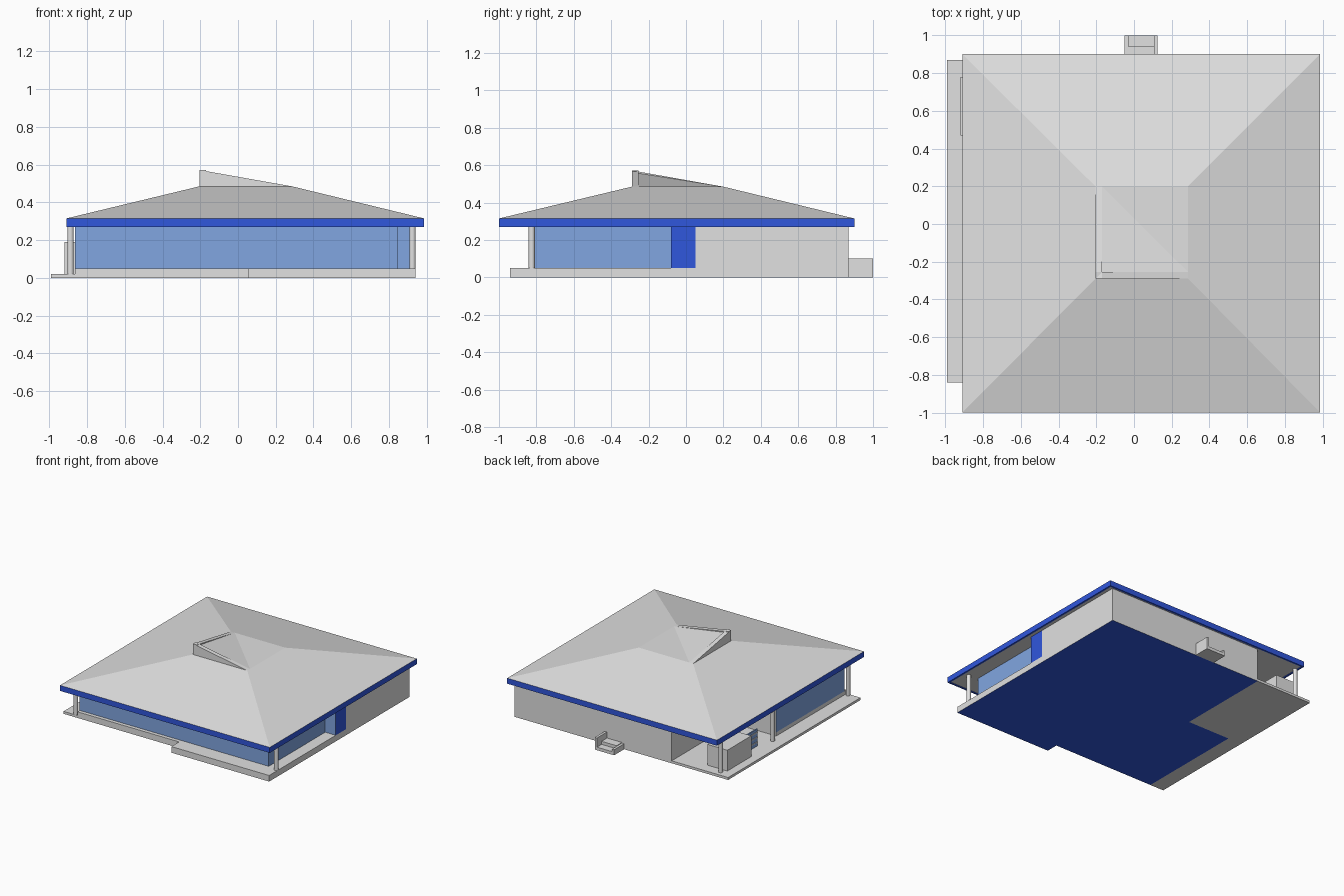
import bpy, bmesh, math

if "Cube" in bpy.data.objects:
    bpy.data.objects.remove(bpy.data.objects["Cube"])

def material(name, col):
    m = bpy.data.materials.new(name)
    m.diffuse_color = (*col, 1)
    m.use_nodes = True
    m.node_tree.nodes["Principled BSDF"].inputs["Base Color"].default_value = m.diffuse_color
    return m

GRAY = material("pale_gray", (0.75, 0.75, 0.75))
BLUE = material("strong_blue", (0.03, 0.095, 0.72))
GLASS = material("light_blue_glass", (0.22, 0.38, 0.75))

def finish(name, bm, mats):
    me = bpy.data.meshes.new(name)
    bmesh.ops.recalc_face_normals(bm, faces=bm.faces)
    bm.to_mesh(me)
    bm.free()
    for m in mats:
        me.materials.append(m)
    ob = bpy.data.objects.new(name, me)
    bpy.context.collection.objects.link(ob)
    return ob

def prism(name, pts, z0, z1, mats, sides=None, bottom=0, top=0):
    """Extruded footprint with a material index per side."""
    bm = bmesh.new()
    lo = [bm.verts.new((x, y, z0)) for x, y in pts]
    hi = [bm.verts.new((x, y, z1)) for x, y in pts]
    n = len(pts)
    bm.faces.new(lo[::-1]).material_index = bottom
    bm.faces.new(hi).material_index = top
    for i in range(n):
        j = (i + 1) % n
        f = bm.faces.new((lo[i], lo[j], hi[j], hi[i]))
        f.material_index = sides[i] if sides else 0
    return finish(name, bm, mats)

def box(name, x0, x1, y0, y1, z0, z1, mat):
    return prism(name, [(x0, y0), (x1, y0), (x1, y1), (x0, y1)], z0, z1, [mat])

def post(name, x, y, z0):
    bm = bmesh.new()
    bmesh.ops.create_cone(bm, cap_ends=True, segments=16, radius1=0.017, radius2=0.017, depth=0.275 - z0)
    bmesh.ops.translate(bm, verts=bm.verts, vec=(x, y, (0.275 + z0) / 2))
    ob = finish(name, bm, [GRAY])
    for p in ob.data.polygons:
        p.use_smooth = len(p.vertices) == 4
    for e in ob.data.edges:
        a, b = (ob.data.vertices[v].co.z for v in e.vertices)
        e.use_edge_sharp = abs(a - b) < 1e-4

# Raised floor with front deck, blue underneath
prism("floor_slab", [(-0.865, -0.84), (0.055, -0.84), (0.055, -0.94), (0.94, -0.94), (0.94, 0.87),
                     (-0.48, 0.87), (-0.48, 0.07), (-0.865, 0.07)], 0, 0.05, [GRAY, BLUE], bottom=1)

# Low side porch and carport slab
prism("porch_slab", [(-0.99, -0.84), (-0.865, -0.84), (-0.865, 0.07), (-0.48, 0.07), (-0.48, 0.87),
                     (-0.99, 0.87)], 0, 0.02, [GRAY])

# House body: glass front and flanks, blue panel, plain rear walls
prism("house_walls", [(-0.865, -0.81), (0.845, -0.81), (0.845, -0.08), (0.94, -0.08), (0.94, 0.05),
                      (0.94, 0.87), (-0.48, 0.87), (-0.48, 0.07), (-0.865, 0.07)],
      0.05, 0.276, [GRAY, BLUE, GLASS], sides=[2, 2, 2, 1, 0, 0, 0, 0, 2])

# Round posts
post("front_right_post", 0.925, -0.825, 0.05)
for i, y in enumerate((-0.825, 0.15, 0.82)):
    post(f"left_post_{i + 1}", -0.888, y, 0.02)

# Carport storage box and slatted screen
box("storage_box", -0.92, -0.74, 0.47, 0.78, 0.02, 0.19, GRAY)
box("screen_panel", -0.85, -0.84, 0.29, 0.47, 0.02, 0.16, GLASS)
for i in range(3):
    z = 0.05 + 0.04 * i
    box(f"screen_slat_{i + 1}", -0.855, -0.835, 0.29, 0.47, z, z + 0.008, GRAY)

# Rear entry steps
box("rear_step_lower", -0.05, 0.125, 0.87, 1.0, 0, 0.025, GRAY)
box("rear_step_upper", -0.03, 0.105, 0.87, 0.94, 0.025, 0.05, GRAY)
box("rear_step_wall", 0.105, 0.125, 0.87, 1.0, 0.025, 0.1, GRAY)
box("rear_step_curb", -0.05, -0.03, 0.87, 1.0, 0.025, 0.045, GRAY)

# Soffit and blue fascia boards
X0, X1, Y0, Y1 = -0.91, 0.987, -1.0, 0.9
T = 0.015
box("soffit", X0 + T, X1 - T, Y0 + T, Y1 - T, 0.275, 0.312, GRAY)
box("fascia_front", X0, X1, Y0, Y0 + T, 0.27, 0.315, BLUE)
box("fascia_back", X0, X1, Y1 - T, Y1, 0.27, 0.315, BLUE)
box("fascia_left", X0, X0 + T, Y0 + T, Y1 - T, 0.27, 0.315, BLUE)
box("fascia_right", X1 - T, X1, Y0 + T, Y1 - T, 0.27, 0.315, BLUE)

# Hipped roof with flat cap
CX0, CX1, CY0, CY1, CZ = -0.205, 0.287, -0.29, 0.2, 0.485
bm = bmesh.new()
low = [bm.verts.new((x, y, 0.315)) for x, y in ((X0, Y0), (X1, Y0), (X1, Y1), (X0, Y1))]
cap = [bm.verts.new((x, y, CZ)) for x, y in ((CX0, CY0), (CX1, CY0), (CX1, CY1), (CX0, CY1))]
bm.faces.new(cap)
for i in range(4):
    j = (i + 1) % 4
    bm.faces.new((low[i], low[j], cap[j], cap[i]))
finish("hip_roof", bm, [GRAY])

# Wedge parapets rising to the front left corner
W, PEAK = 0.035, 0.572
def wedge(name, base, drop):
    """Four-corner block whose first two corners are high."""
    bm = bmesh.new()
    lo = [bm.verts.new((x, y, CZ)) for x, y in base]
    hi = [bm.verts.new((x, y, drop)) for x, y in base[:2]]
    bm.faces.new(lo)
    bm.faces.new((lo[0], lo[1], hi[1], hi[0]))
    bm.faces.new((hi[0], hi[1], lo[2], lo[3]))
    bm.faces.new((lo[1], lo[2], hi[1]))
    bm.faces.new((lo[0], hi[0], lo[3]))
    finish(name, bm, [GRAY])

wedge("front_parapet", [(CX0, CY0), (CX0, CY0 + W), (CX1, CY0 + W), (CX1, CY0)], PEAK)
wedge("left_parapet", [(CX0, CY0), (CX0 + W, CY0), (CX0 + W, CY1), (CX0, CY1)], PEAK)

# Sloping panel tucked behind the parapets
bm = bmesh.new()
a, b, c, d = (bm.verts.new(p) for p in ((CX0 + W, CY0 + W, 0.557), (CX1, CY0 + W, CZ),
                                        (CX0 + W, CY1, CZ), (CX0 + W, CY0 + W, CZ)))
for f in ((a, b, c), (a, d, b), (a, c, d), (b, d, c)):
    bm.faces.new(f)
finish("sloping_panel", bm, [GRAY])
